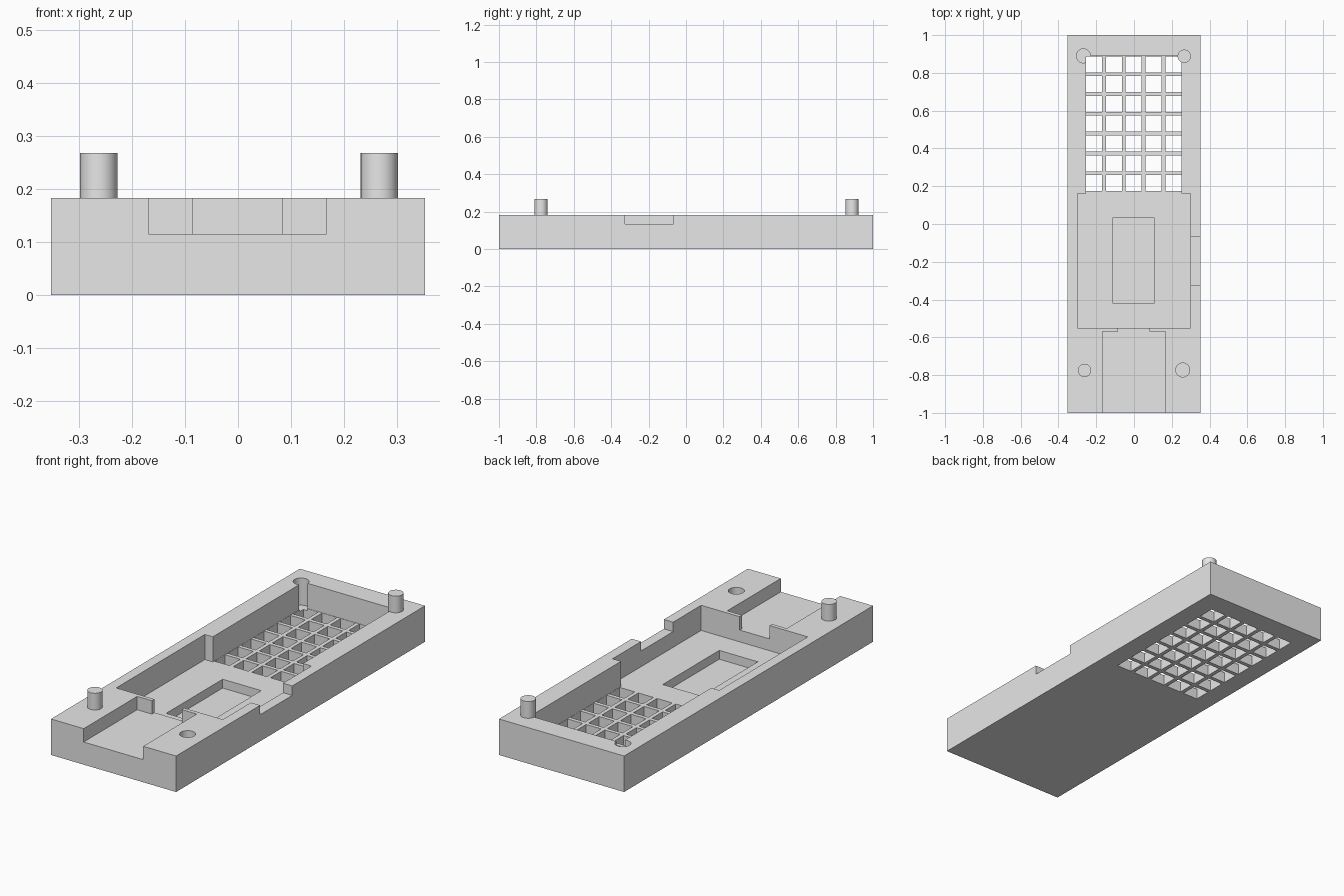
import bpy
import bmesh
import math
from mathutils import Matrix, Vector

old = bpy.data.objects.get("Cube")
if old:
    bpy.data.objects.remove(old, do_unlink=True)

grey = bpy.data.materials.new("light grey")
grey.use_nodes = True
grey.diffuse_color = (0.8, 0.8, 0.8, 1)
grey.node_tree.nodes["Principled BSDF"].inputs["Base Color"].default_value = (0.8, 0.8, 0.8, 1)

TOP = 0.183          # upper rim of the tray
FLOOR = 0.055        # main pocket floor
HALF_W = 0.352
ABOVE = TOP + 0.1    # cutters reach past the rim


def add_box(bm, x0, x1, y0, y1, z0, z1):
    size = Matrix.Diagonal((x1 - x0, y1 - y0, z1 - z0, 1))
    centre = Vector((x0 + x1, y0 + y1, z0 + z1)) / 2
    bmesh.ops.create_cube(bm, size=1, matrix=Matrix.Translation(centre) @ size)


def add_cylinder(bm, x, y, radius, z0, z1):
    bmesh.ops.create_cone(bm, cap_ends=True, segments=48, radius1=radius, radius2=radius,
                          depth=z1 - z0, matrix=Matrix.Translation((x, y, (z0 + z1) / 2)))


def make_object(name, bm):
    mesh = bpy.data.meshes.new(name)
    bm.to_mesh(mesh)
    bm.free()
    mesh.materials.append(grey)
    obj = bpy.data.objects.new(name, mesh)
    bpy.context.collection.objects.link(obj)
    return obj


def activate(obj):
    bpy.ops.object.select_all(action="DESELECT")
    obj.select_set(True)
    bpy.context.view_layer.objects.active = obj


def cut(target, bm):
    cutter = make_object("cutter", bm)
    mod = target.modifiers.new("cut", "BOOLEAN")
    mod.operation = "DIFFERENCE"
    mod.solver = "EXACT"
    mod.object = cutter
    activate(target)
    bpy.ops.object.modifier_apply(modifier=mod.name)
    bpy.data.objects.remove(cutter, do_unlink=True)


# Solid tray block
bm = bmesh.new()
add_box(bm, -HALF_W, HALF_W, -1, 1, 0, TOP)
tray = make_object("tray", bm)

# Pockets, front channel, side notch and shallow floor recess
pockets = [
    (-0.30, 0.30, -0.55, 0.162, FLOOR, ABOVE),       # wide middle pocket
    (-0.255, 0.252, 0.10, 0.89, FLOOR, ABOVE),       # pocket over the grille
    (-0.168, 0.167, -1.1, -0.57, 0.115, ABOVE),      # front channel
    (-0.085, 0.083, -0.6, -0.5, 0.115, ABOVE),       # narrow gap into the pocket
    (0.25, 0.5, -0.325, -0.067, 0.135, ABOVE),       # side notch
    (-0.11, 0.107, -0.42, 0.034, 0.01, 0.1),         # floor recess
]
for box in pockets:
    bm = bmesh.new()
    add_box(bm, *box)
    cut(tray, bm)

# Grille of square through holes
COLS, ROWS, BAR = 5, 7, 0.02
x_min, x_max, y_min, y_max = -0.254, 0.251, 0.174, 0.888
hole_w = (x_max - x_min - BAR * (COLS - 1)) / COLS
hole_l = (y_max - y_min - BAR * (ROWS - 1)) / ROWS
bm = bmesh.new()
for i in range(COLS):
    for j in range(ROWS):
        x = x_min + i * (hole_w + BAR)
        y = y_min + j * (hole_l + BAR)
        add_box(bm, x, x + hole_w, y, y + hole_l, -0.1, 0.1)
cut(tray, bm)

# Round sockets in the two corners opposite the pegs
for x, y in ((0.258, -0.773), (-0.268, 0.89)):
    bm = bmesh.new()
    add_cylinder(bm, x, y, 0.037, 0.045, ABOVE)
    cut(tray, bm)

activate(tray)
bpy.ops.object.shade_smooth_by_angle(angle=math.radians(30))

# Locating pegs
for name, x, y in (("front_peg", -0.262, -0.775), ("back_peg", 0.266, 0.888)):
    bm = bmesh.new()
    add_cylinder(bm, x, y, 0.035, TOP - 0.02, 0.268)
    peg = make_object(name, bm)
    activate(peg)
    bpy.ops.object.shade_smooth_by_angle(angle=math.radians(30))
